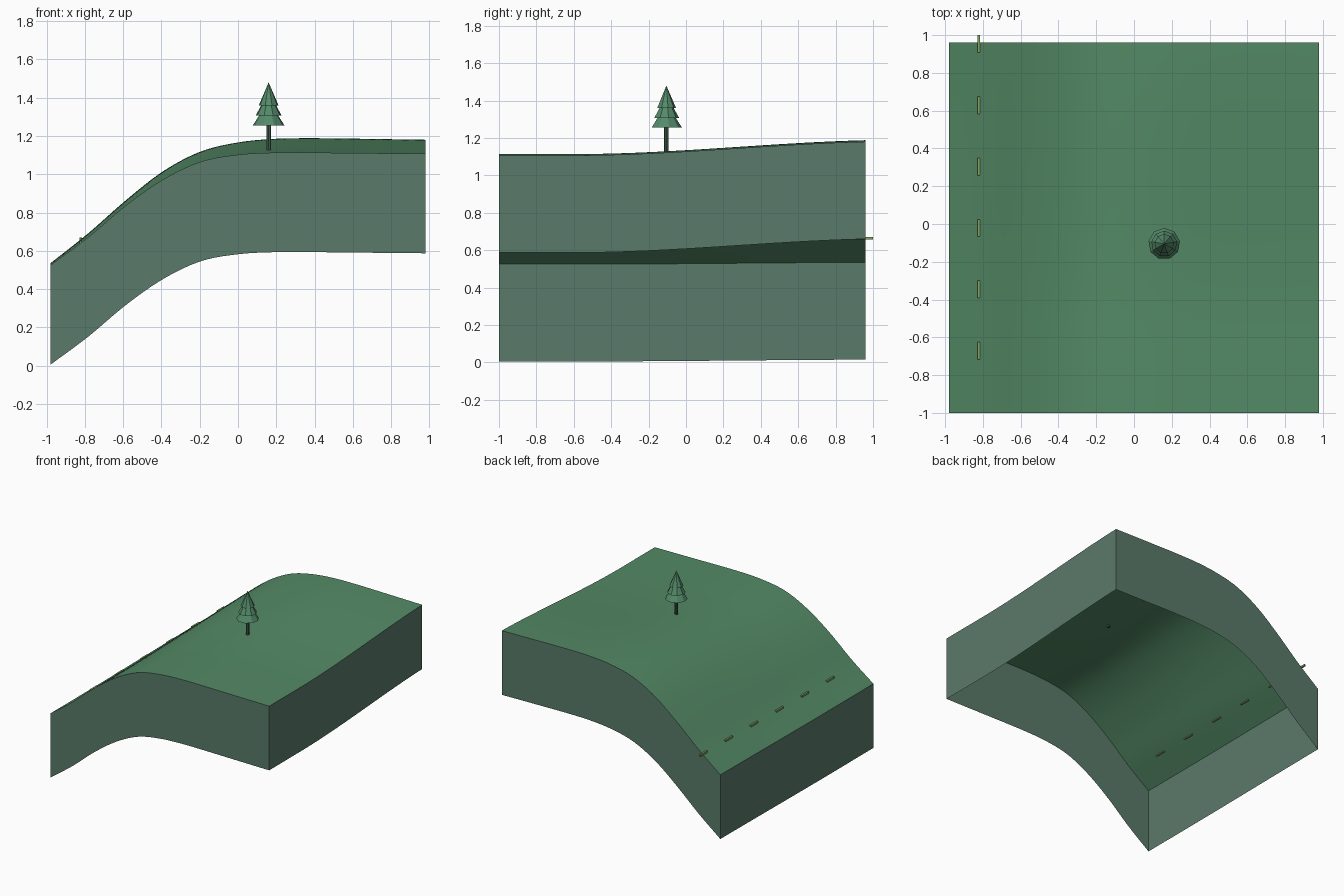
import bpy, bmesh
from mathutils import Vector

cube = bpy.data.objects.get("Cube")
if cube:
    bpy.data.objects.remove(cube, do_unlink=True)


def material(name, rgb):
    lin = [((c / 255 + 0.055) / 1.055) ** 2.4 for c in rgb] + [1]
    m = bpy.data.materials.new(name)
    m.use_nodes = True
    m.diffuse_color = lin
    m.node_tree.nodes["Principled BSDF"].inputs["Base Color"].default_value = lin
    return m


GRASS = material("grass green", (84, 138, 102))
EARTH = material("grey green earth", (90, 122, 106))
NEEDLES = material("needle green", (84, 138, 106))
BARK = material("dark bark green", (66, 98, 76))
RAIL = material("pale rail green", (130, 162, 98))

# Terrain dimensions and the hill profiles along its front and back edges
X0, X1, Y0, Y1, DEPTH = -0.98, 0.98, -1.0, 0.96, 0.52
FRONT = [0.525, 0.67, 0.835, 0.972, 1.065, 1.102, 1.113, 1.113, 1.111, 1.109, 1.107]
BACK = [0.535, 0.69, 0.862, 1.015, 1.118, 1.166, 1.185, 1.188, 1.186, 1.183, 1.18]


def spline(values, u):
    """Smooth curve through evenly spaced heights, u from 0 to 1."""
    s = u * (len(values) - 1)
    i = min(int(s), len(values) - 2)
    f = s - i
    b, c = values[i], values[i + 1]
    a = values[i - 1] if i else 2 * b - c
    d = values[i + 2] if i + 2 < len(values) else 2 * c - b
    return b + 0.5 * f * (c - a + f * (2 * a - 5 * b + 4 * c - d + f * (3 * (b - c) + d - a)))


def rise(y):
    t = max(0, min(1, (y + 0.6) / 1.75))
    return t * t * (3 - 2 * t)


def height(x, y):
    u = (x - X0) / (X1 - X0)
    t = rise(y) / rise(Y1)
    return spline(FRONT, u) * (1 - t) + spline(BACK, u) * t


def finish(bm, name, mat, smooth=False):
    mesh = bpy.data.meshes.new(name)
    for f in bm.faces:
        f.smooth = smooth
    bm.to_mesh(mesh)
    bm.free()
    mesh.materials.append(mat)
    obj = bpy.data.objects.new(name, mesh)
    bpy.context.collection.objects.link(obj)
    return obj


# Hillside surface
N = 48
bm = bmesh.new()
bmesh.ops.create_grid(bm, x_segments=N, y_segments=N, size=1)
for v in bm.verts:
    x = X0 + (v.co.x + 1) / 2 * (X1 - X0)
    y = Y0 + (v.co.y + 1) / 2 * (Y1 - Y0)
    v.co = (x, y, height(x, y))
finish(bm, "hillside", GRASS, True)


# Skirt walls that follow the surface edge, open underneath
def wall(name, start, end):
    bm = bmesh.new()
    previous = None
    for i in range(N + 1):
        p = Vector(start).lerp(Vector(end), i / N)
        z = height(p.x, p.y)
        pair = [bm.verts.new((p.x, p.y, h)) for h in (z - DEPTH, z)]
        if previous:
            bm.faces.new((previous[0], pair[0], pair[1], previous[1]))
        previous = pair
    finish(bm, name, EARTH)


wall("front_wall", (X0, Y0), (X1, Y0))
wall("left_wall", (X1, Y0), (X1, Y1))
wall("back_wall", (X1, Y1), (X0, Y1))
wall("right_wall", (X0, Y1), (X0, Y0))


# Conifer: a thin trunk and three stacked tiers
def cone(name, z, r1, r2, depth, sides, mat):
    bm = bmesh.new()
    bmesh.ops.create_cone(bm, cap_ends=True, segments=sides,
                          radius1=r1, radius2=r2, depth=depth)
    obj = finish(bm, name, mat)
    obj.location = (0.16, -0.105, z + depth / 2)


cone("tree_trunk", 1.11, 0.012, 0.012, 0.17, 8, BARK)
for name, z, r, depth in (("lower", 1.255, 0.084, 0.13),
                          ("middle", 1.306, 0.069, 0.125),
                          ("upper", 1.36, 0.052, 0.12)):
    cone(name + "_branches", z, r, 0, depth, 9, NEEDLES)

# Row of short rails along the low side
for i in range(6):
    y = 0.954 - 0.325 * i
    bm = bmesh.new()
    bmesh.ops.create_cube(bm, size=1)
    bmesh.ops.scale(bm, vec=(0.013, 0.092, 0.014), verts=bm.verts)
    rail = finish(bm, f"rail_{i + 1}", RAIL)
    rail.location = (-0.822, y, height(-0.822, min(y, Y1)) + 0.004)
